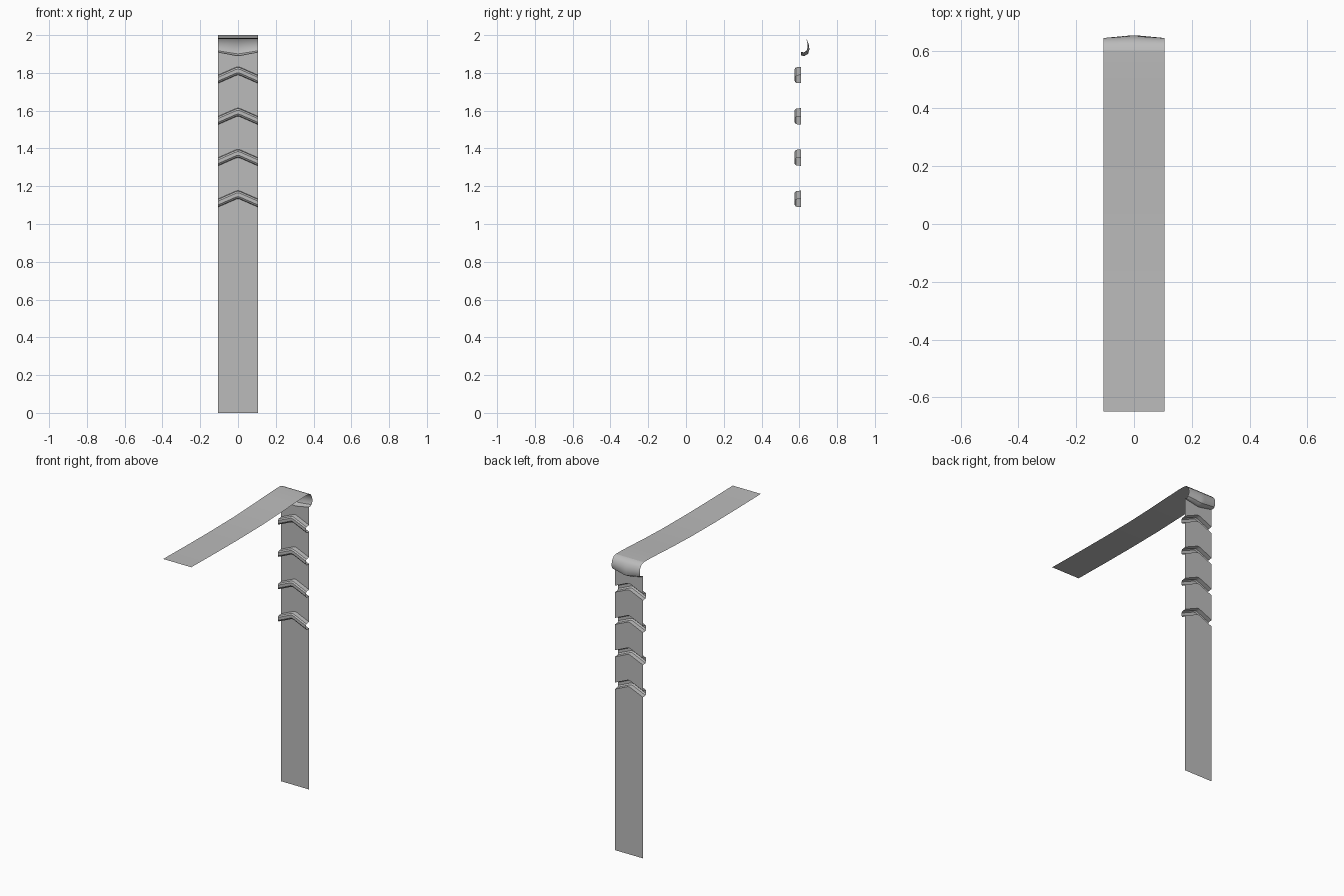
import bpy
import bmesh

cube = bpy.data.objects.get("Cube")
if cube:
    bpy.data.objects.remove(cube, do_unlink=True)

grey = bpy.data.materials.new("plain_grey")
grey.use_nodes = True
colour = (0.5, 0.5, 0.5, 1)
grey.diffuse_color = colour
grey.node_tree.nodes["Principled BSDF"].inputs["Base Color"].default_value = colour

HALF = 0.105
COLUMNS = [-HALF, -0.06, -0.02, -0.01, 0, 0.01, 0.02, 0.06, HALF]
SHEET_Y = 0.61


def peak(x):
    """Slightly rounded chevron: 0 at the sides, 1 in the middle."""
    return 1 - max(abs(x), 0.006 + abs(x) * 0.4) / HALF


def loft(name, profile):
    """Sweep (y, z, centre y shift, centre z shift) rows across the width."""
    bm = bmesh.new()
    rows = [[bm.verts.new((x, y + dy * peak(x), z + dz * peak(x))) for x in COLUMNS]
            for y, z, dy, dz in profile]
    for a, b in zip(rows, rows[1:]):
        for i in range(len(COLUMNS) - 1):
            bm.faces.new((a[i], b[i], b[i + 1], a[i + 1]))
    mesh = bpy.data.meshes.new(name)
    bm.to_mesh(mesh)
    bm.free()
    mesh.materials.append(grey)
    obj = bpy.data.objects.new(name, mesh)
    bpy.context.collection.objects.link(obj)
    bpy.ops.object.select_all(action="DESELECT")
    obj.select_set(True)
    bpy.context.view_layer.objects.active = obj
    bpy.ops.object.shade_smooth_by_angle(angle=0.6)


# Upright sheet with four pressed chevron channels, listed from the top down
upright = [(SHEET_Y, 1.91, 0, -0.02)]
for i in range(4):
    low = 1.745 - i * 0.2185
    for y, z in ((SHEET_Y, 0.044), (0.582, 0.041), (0.575, 0.032),
                 (0.575, 0.012), (0.582, 0.002), (SHEET_Y, 0)):
        upright.append((y, low + z, 0, 0.046))
upright.append((SHEET_Y, 0, 0, 0))
loft("upright_sheet", upright)

# Long top flap with a gentle sag
loft("top_flap", [(-0.65, 1.985, 0, 0), (-0.4, 1.981, 0, 0), (-0.15, 1.979, 0, 0),
                  (0.1, 1.981, 0, 0), (0.3, 1.988, 0, 0), (0.45, 1.996, 0, 0),
                  (0.55, 2, 0, 0), (0.6, 2, 0, 0)])

# Rolled back lip joining flap and sheet
loft("rolled_lip", [(0.6, 2, 0, 0), (0.622, 1.994, 0, 0), (0.637, 1.978, 0.002, 0),
                    (0.644, 1.955, 0.006, -0.003), (0.644, 1.933, 0.01, -0.01),
                    (0.637, 1.917, 0.01, -0.017), (0.624, 1.909, 0.004, -0.02),
                    (SHEET_Y, 1.91, 0, -0.02)])
